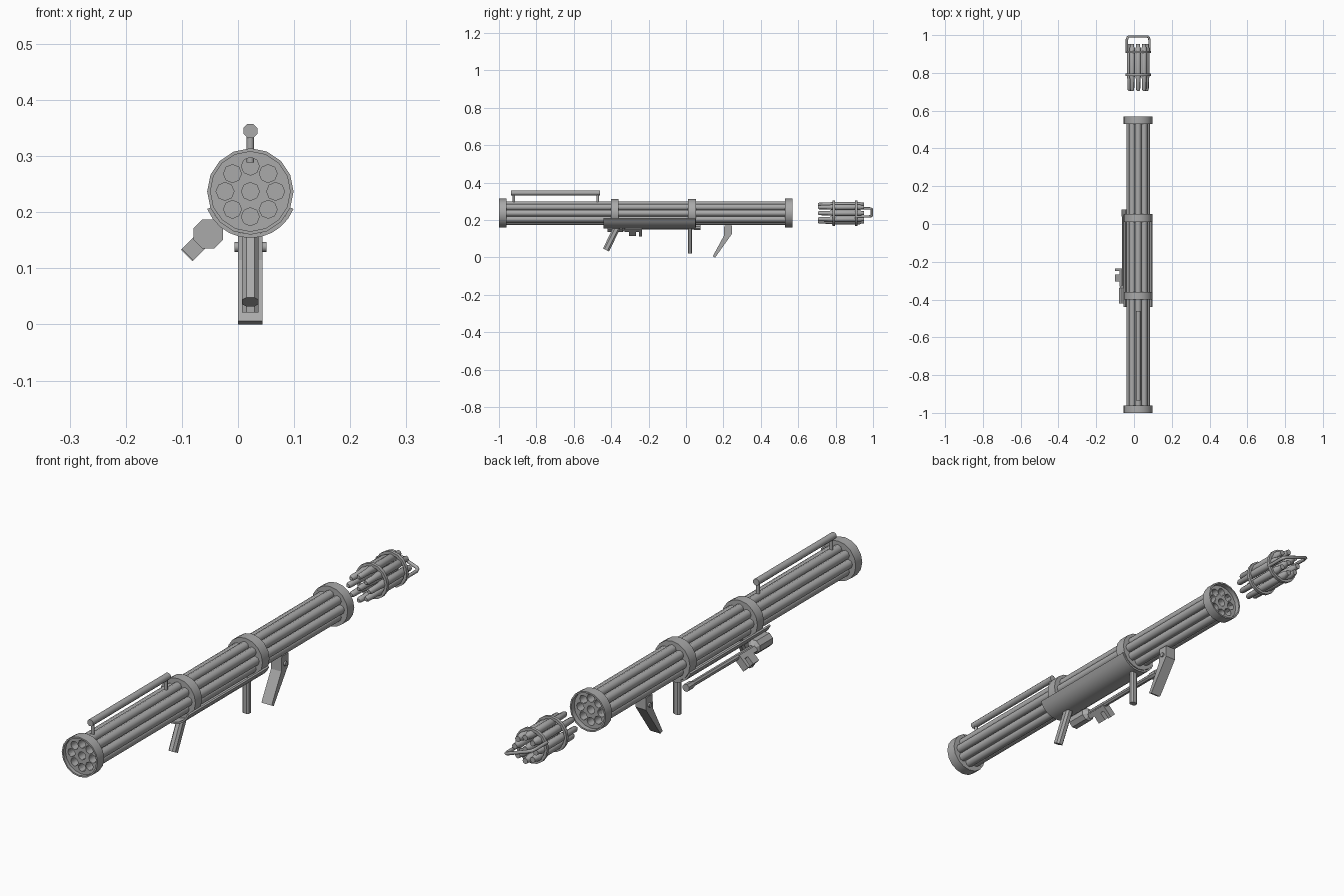
import bpy, bmesh, math
from mathutils import Vector, Matrix

if "Cube" in bpy.data.objects:
    bpy.data.objects.remove(bpy.data.objects["Cube"])

CX, CZ = 0.022, 0.237          # axis of the barrel bundle
grey = bpy.data.materials.new("gunmetal_grey")
grey.diffuse_color = (0.4, 0.4, 0.4, 1)
grey.use_nodes = True
grey.node_tree.nodes["Principled BSDF"].inputs["Base Color"].default_value = grey.diffuse_color


def finish(name, bm, angle=50):
    bmesh.ops.recalc_face_normals(bm, faces=bm.faces)
    me = bpy.data.meshes.new(name)
    bm.to_mesh(me)
    bm.free()
    me.materials.append(grey)
    ob = bpy.data.objects.new(name, me)
    bpy.context.collection.objects.link(ob)
    bpy.ops.object.select_all(action='DESELECT')
    ob.select_set(True)
    bpy.context.view_layer.objects.active = ob
    if angle:
        bpy.ops.object.shade_smooth_by_angle(angle=math.radians(angle))
    return ob


def lathe(bm, profile, x, z, n=8, phase=0.0, closed=False):
    """Turn (y, radius) pairs about an axis parallel to y."""
    rings = []
    for y, r in profile:
        rings.append([bm.verts.new((x + r * math.cos(phase + 2 * math.pi * i / n), y,
                                    z + r * math.sin(phase + 2 * math.pi * i / n))) for i in range(n)])
    pairs = list(zip(rings, rings[1:]))
    if closed:
        pairs.append((rings[-1], rings[0]))
    else:
        bm.faces.new(rings[0])
        bm.faces.new(rings[-1])
    for a, b in pairs:
        for i in range(n):
            j = (i + 1) % n
            bm.faces.new((a[i], a[j], b[j], b[i]))


def turned(name, profile, x=CX, z=CZ, n=8, phase=0.0, closed=False, angle=50):
    bm = bmesh.new()
    lathe(bm, profile, x, z, n, phase, closed)
    return finish(name, bm, angle)


def prism(name, pts, axis_vec, angle=0):
    """Extrude a polygon along a vector."""
    bm = bmesh.new()
    f = bm.faces.new([bm.verts.new(p) for p in pts])
    top = bmesh.ops.extrude_face_region(bm, geom=[f])
    bmesh.ops.translate(bm, vec=axis_vec,
                        verts=[v for v in top['geom'] if isinstance(v, bmesh.types.BMVert)])
    return finish(name, bm, angle)


def pipe(name, pts, r):
    cu = bpy.data.curves.new(name, 'CURVE')
    cu.dimensions = '3D'
    cu.bevel_depth, cu.bevel_resolution, cu.use_fill_caps = r, 2, True
    sp = cu.splines.new('POLY')
    sp.points.add(len(pts) - 1)
    for p, co in zip(sp.points, pts):
        p.co = (*co, 1)
    cu.materials.append(grey)
    ob = bpy.data.objects.new(name, cu)
    bpy.context.collection.objects.link(ob)


# nine positions: eight around one
slots = [(CX, CZ)] + [(CX + 0.045 * math.cos(k * math.pi / 4), CZ + 0.045 * math.sin(k * math.pi / 4))
                      for k in range(8)]

# barrels, hollow at both ends
F, B, R = -0.985, 0.55, 0.0175
bm = bmesh.new()
for x, z in slots:
    lathe(bm, [(F + 0.12, 0.016), (F, 0.016), (F, R), (B, R), (B, 0.016), (B - 0.12, 0.016)], x, z)
finish("barrels", bm)

# cutter for the muzzle holes in the end plates
bm = bmesh.new()
for x, z in slots:
    lathe(bm, [(-1.05, 0.016), (0.65, 0.016)], x, z)
cutter = finish("hole_cutter", bm, 0)
cutter.hide_render = True
cutter.hide_viewport = False
cutter.display_type = 'WIRE'

# end plates and lipped end rings
for tag, a, b, p in (("front", -1.0, -0.96, -0.986), ("rear", 0.57, 0.53, 0.551)):
    s = 1 if b > a else -1
    turned(tag + "_end_ring", [(a, 0.071), (a, 0.077), (b, 0.077), (b, 0.071)], n=16, closed=True, angle=30)
    plate = turned(tag + "_end_plate", [(p, 0.0715), (b - s * 0.001, 0.0715)], n=16, angle=30)
    mod = plate.modifiers.new("holes", 'BOOLEAN')
    mod.operation, mod.solver, mod.object = 'DIFFERENCE', 'EXACT', cutter

# middle clamp rings
for tag, a, b in (("front", -0.40, -0.36), ("rear", 0.01, 0.053)):
    turned(tag + "_clamp_ring", [(a, 0.076), (b, 0.076)], n=16, angle=30)

# curved belly guard under the barrels
arc = [math.radians(-22 - 136 * i / 10) for i in range(11)]
prof = [(CX + 0.083 * math.cos(t), -0.44, CZ + 0.083 * math.sin(t)) for t in arc]
prof += [(CX + 0.076 * math.cos(t), -0.44, CZ + 0.076 * math.sin(t)) for t in reversed(arc)]
prism("belly_guard", prof, Vector((0, 0.49, 0)), 30)

# carrying handle
turned("handle_bar", [(-0.935, 0.0135), (-0.46, 0.0135)], z=0.345, phase=math.pi / 8)
for tag, y in (("front", -0.92), ("rear", -0.472)):
    bm = bmesh.new()
    bmesh.ops.create_cone(bm, cap_ends=True, segments=8, radius1=0.0068, radius2=0.0068, depth=0.055,
                          matrix=Matrix.Translation((CX, y, 0.316)))
    finish(tag + "_handle_post", bm)


# eight-sided hand grips
def grip(name, top, bottom, half_x, half_y):
    axis = (Vector(bottom) - Vector(top)).normalized()
    side = Vector((1, 0, 0)).cross(axis)
    pts = [Vector(top) + Vector((u * half_x, 0, 0)) + side * v * half_y
           for u, v in ((-1, -.5), (-.5, -1), (.5, -1), (1, -.5), (1, .5), (.5, 1), (-.5, 1), (-1, .5))]
    prism(name, pts, Vector(bottom) - Vector(top))


grip("front_grip", (CX, -0.363, 0.172), (CX, -0.428, 0.04), 0.0145, 0.018)
grip("rear_grip", (CX, 0.021, 0.172), (CX, 0.021, 0.021), 0.0145, 0.011)

# shoulder rest with hinge pin
rest = [(0.205, 0.172), (0.245, 0.172), (0.245, 0.125), (0.156, 0.0), (0.143, 0.006), (0.202, 0.115)]
prism("shoulder_rest", [(0, y, z) for y, z in rest], Vector((0.044, 0, 0)))
bm = bmesh.new()
bmesh.ops.create_cone(bm, cap_ends=True, segments=8, radius1=0.009, radius2=0.009, depth=0.057,
                      matrix=Matrix.Translation((CX, 0.225, 0.138)) @ Matrix.Rotation(math.pi / 2, 4, 'Y'))
finish("hinge_pin", bm)

# side sight: lens housing, rod and eyepiece
SX, SZ = -0.053, 0.161
turned("sight_tube", [(-0.42, 0.028), (-0.34, 0.028), (-0.325, 0.011), (0.035, 0.011), (0.045, 0.015),
                      (0.077, 0.015)], SX, SZ, phase=math.pi / 8, angle=30)


# slanted bracket blocks below the sight
def slant_box(name, d0, d1, half_w, y0, y1):
    d, w = Vector((-0.707, 0, -0.707)), Vector((0.707, 0, -0.707))
    c = Vector((SX, y0, SZ))
    prism(name, [c + d * a + w * b for a, b in ((d0, -half_w), (d1, -half_w), (d1, half_w), (d0, half_w))],
          Vector((0, y1 - y0, 0)))


slant_box("bracket_base", 0.0, 0.02, 0.0145, -0.33, -0.235)
slant_box("bracket_block", 0.018, 0.052, 0.0145, -0.305, -0.268)
slant_box("bracket_plate", 0.018, 0.054, 0.0145, -0.25, -0.235)

# rockets with stepped noses, held in a reload rack
bm = bmesh.new()
for x, z in slots:
    lathe(bm, [(0.705, 0.007), (0.712, 0.011), (0.765, 0.012), (0.785, 0.015), (0.93, 0.015),
               (0.938, 0.011), (0.953, 0.011)], x, z)
finish("rockets", bm)
for tag, y in (("front", 0.79), ("rear", 0.91)):
    turned(tag + "_rack_ring", [(y - 0.006, 0.057), (y - 0.006, 0.068), (y + 0.006, 0.068), (y + 0.006, 0.057)],
           n=16, closed=True, angle=30)

# rack pull handle
side = Vector((0.06, 0, -0.022))
c = Vector((CX, 0, CZ + 0.004))
path = [(-1, 0.905), (-1, 0.975), (-0.93, 0.988), (-0.8, 0.993), (0.8, 0.993), (0.93, 0.988), (1, 0.975), (1, 0.905)]
pipe("rack_handle", [c + side * s + Vector((0, y, 0)) for s, y in path], 0.0065)
